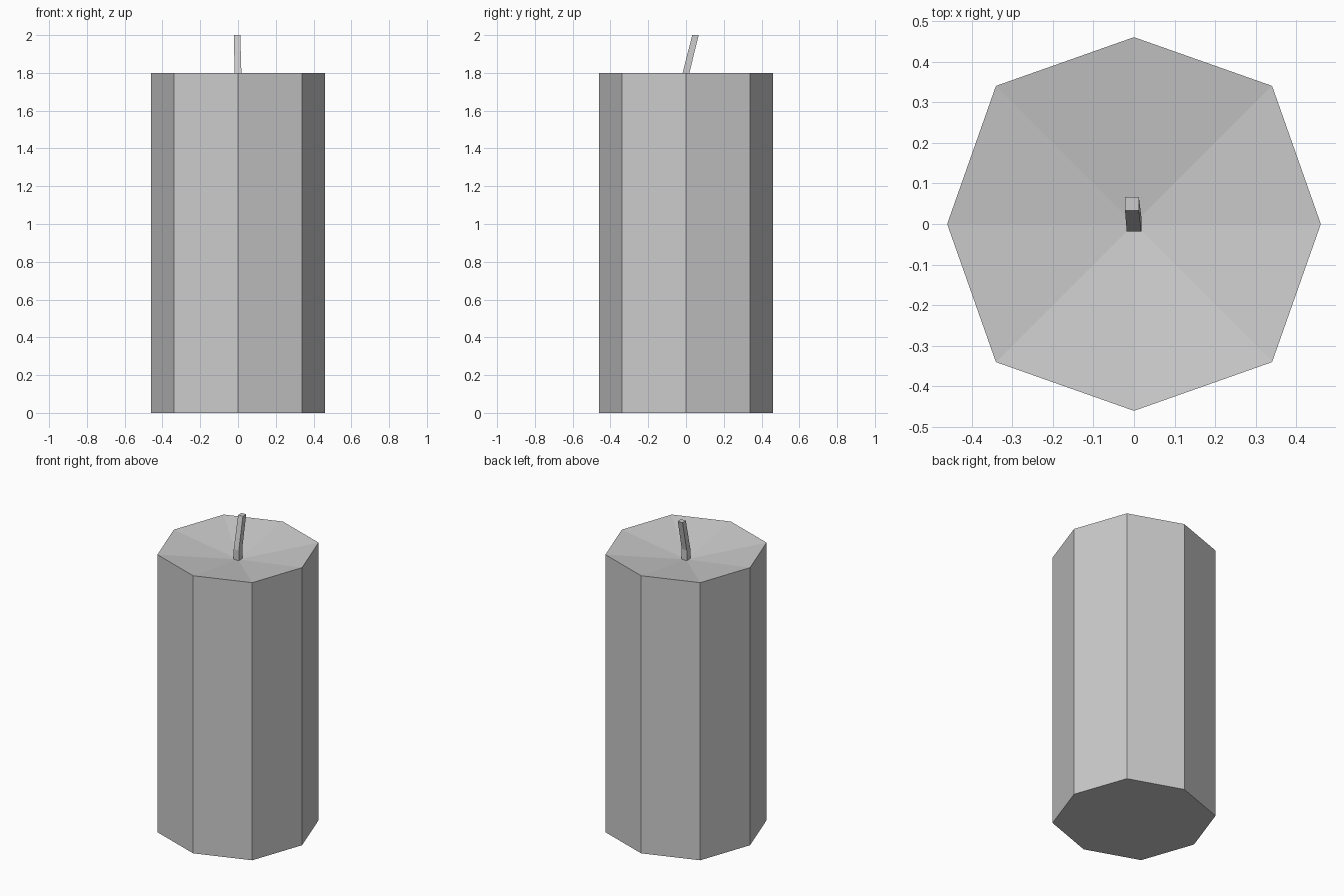
import bpy, bmesh, math

if "Cube" in bpy.data.objects:
    bpy.data.objects.remove(bpy.data.objects["Cube"])

grey = bpy.data.materials.new("plain grey")
grey.diffuse_color = (0.6, 0.6, 0.6, 1)
grey.use_nodes = True
grey.node_tree.nodes["Principled BSDF"].inputs["Base Color"].default_value = grey.diffuse_color

RIM_Z, POLE_Z = 1.80, 1.73


def finish(name, bm):
    bmesh.ops.recalc_face_normals(bm, faces=bm.faces)
    mesh = bpy.data.meshes.new(name)
    bm.to_mesh(mesh)
    bm.free()
    mesh.materials.append(grey)
    obj = bpy.data.objects.new(name, mesh)
    bpy.context.collection.objects.link(obj)


def bridge(bm, lower, upper):
    n = len(lower)
    for i in range(n):
        j = (i + 1) % n
        bm.faces.new((lower[i], lower[j], upper[j], upper[i]))


# Wax body: eight-sided column with a sunken fan on top
bm = bmesh.new()
rings = []
for z in (0, RIM_Z):
    ring = []
    for i in range(8):
        r = 0.46 if i % 2 == 0 else 0.34 * math.sqrt(2)
        a = i * math.pi / 4
        ring.append(bm.verts.new((r * math.cos(a), r * math.sin(a), z)))
    rings.append(ring)
bridge(bm, *rings)
bm.faces.new(rings[0][::-1])
pole = bm.verts.new((0, 0, POLE_Z))
for i in range(8):
    bm.faces.new((rings[1][i], rings[1][(i + 1) % 8], pole))
finish("wax_body", bm)

# Wick: square section, upright in the hollow, then leaning back
bm = bmesh.new()
rings = []
for x, y, z, h in ((0, 0, POLE_Z - 0.01, 0.018),
                   (0, 0, RIM_Z, 0.018),
                   (-0.005, 0.05, 2.0, 0.017)):
    rings.append([bm.verts.new((x + sx * h, y + sy * h, z))
                  for sx, sy in ((-1, -1), (1, -1), (1, 1), (-1, 1))])
bridge(bm, rings[0], rings[1])
bridge(bm, rings[1], rings[2])
bm.faces.new(rings[0][::-1])
bm.faces.new(rings[2])
finish("wick", bm)
